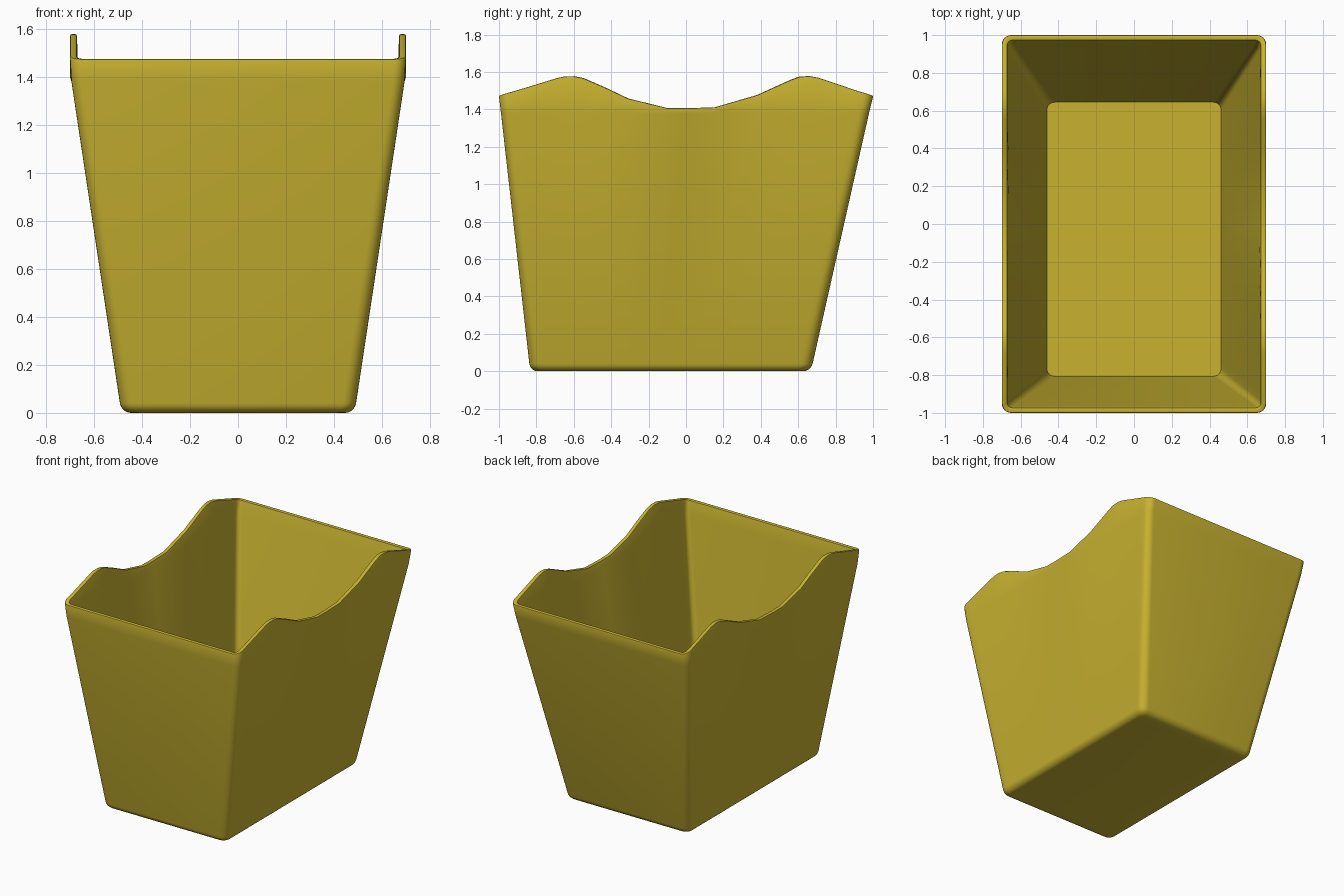
import bpy, bmesh, math

if "Cube" in bpy.data.objects:
    bpy.data.objects.remove(bpy.data.objects["Cube"])

# Wavy side rim: (y, z) from front to back
RIM = [(-1, 1.475), (-0.9, 1.503), (-0.69, 1.567), (-0.65, 1.576), (-0.6, 1.577), (-0.55, 1.567),
       (-0.43, 1.515), (-0.31, 1.458), (-0.1, 1.407), (0, 1.406), (0.155, 1.411), (0.38, 1.476),
       (0.56, 1.557), (0.61, 1.575), (0.66, 1.578), (0.71, 1.569), (0.92, 1.498), (1, 1.475)]
SEG = 6


def rim_z(y):
    for (a, za), (b, zb) in zip(RIM, RIM[1:]):
        if y <= b:
            return za + (zb - za) * max(0, (y - a) / (b - a))
    return RIM[-1][1]


def size(z):
    """Outer half width, front y and back y of the tapered body at height z."""
    t = z / 1.475
    return min(0.70, 0.486 + 0.214 * z / 1.42), -0.833 - 0.167 * t, 0.668 + 0.332 * t


def outline(hx, y0, y1, r):
    """Rounded rectangle with extra stations along both long sides."""
    pts = []

    def corner(cx, cy, start):
        for i in range(SEG + 1):
            a = math.radians(start + 90 * i / SEG)
            pts.append((cx + r * math.cos(a), cy + r * math.sin(a)))

    ys = [y0 + r + (y1 - y0 - 2 * r) * (y + 0.95) / 1.9 for y, _ in RIM[1:-1]]
    corner(hx - r, y0 + r, -90)
    pts.extend((hx, y) for y in ys)
    corner(hx - r, y1 - r, 0)
    corner(-hx + r, y1 - r, 90)
    pts.extend((-hx, y) for y in reversed(ys))
    corner(-hx + r, y0 + r, 180)
    return pts


bm = bmesh.new()


def ring(z, inset, r):
    hx, y0, y1 = size(z)
    return [bm.verts.new((x, y, z)) for x, y in outline(hx - inset, y0 + inset, y1 - inset, r)]


def rim_ring(drop, inset, r):
    base = outline(0.70, -1, 1, 0.05)
    pts = outline(0.70 - inset, -1 + inset, 1 - inset, r)
    return [bm.verts.new((x, y, rim_z(by) - drop)) for (x, y), (_, by) in zip(pts, base)]


# Outer shell with rounded foot
rings = []
for i in range(6):
    a = math.radians(90 * i / 5)
    inset = 0.04 * (1 - math.sin(a))
    rings.append(ring(0.04 * (1 - math.cos(a)), inset, 0.055 - inset * 0.5))
rings.append(ring(1.38, 0, 0.05))
# Softened rim
for drop, inset, r in [(0.008, 0, 0.05), (0.002, 0.002, 0.048), (0, 0.007, 0.044),
                       (0, 0.022, 0.034), (0.002, 0.027, 0.03), (0.008, 0.029, 0.028)]:
    rings.append(rim_ring(drop, inset, r))
# Inner shell down to the floor
rings.append(ring(1.38, 0.03, 0.028))
rings.append(ring(0.03, 0.03, 0.04))

for a, b in zip(rings, rings[1:]):
    n = len(a)
    for i in range(n):
        j = (i + 1) % n
        bm.faces.new((a[i], a[j], b[j], b[i]))
bm.faces.new(list(reversed(rings[0])))
bm.faces.new(rings[-1])
bmesh.ops.recalc_face_normals(bm, faces=bm.faces)

mesh = bpy.data.meshes.new("bin_body")
bm.to_mesh(mesh)
bm.free()
body = bpy.data.objects.new("bin_body", mesh)
bpy.context.collection.objects.link(body)
mat = bpy.data.materials.new("yellow_plastic")
mat.diffuse_color = (0.58, 0.45, 0.03, 1)
mat.use_nodes = True
mat.node_tree.nodes["Principled BSDF"].inputs["Base Color"].default_value = mat.diffuse_color
mesh.materials.append(mat)
bpy.context.view_layer.objects.active = body
body.select_set(True)
bpy.ops.object.shade_smooth_by_angle(angle=math.radians(40))
